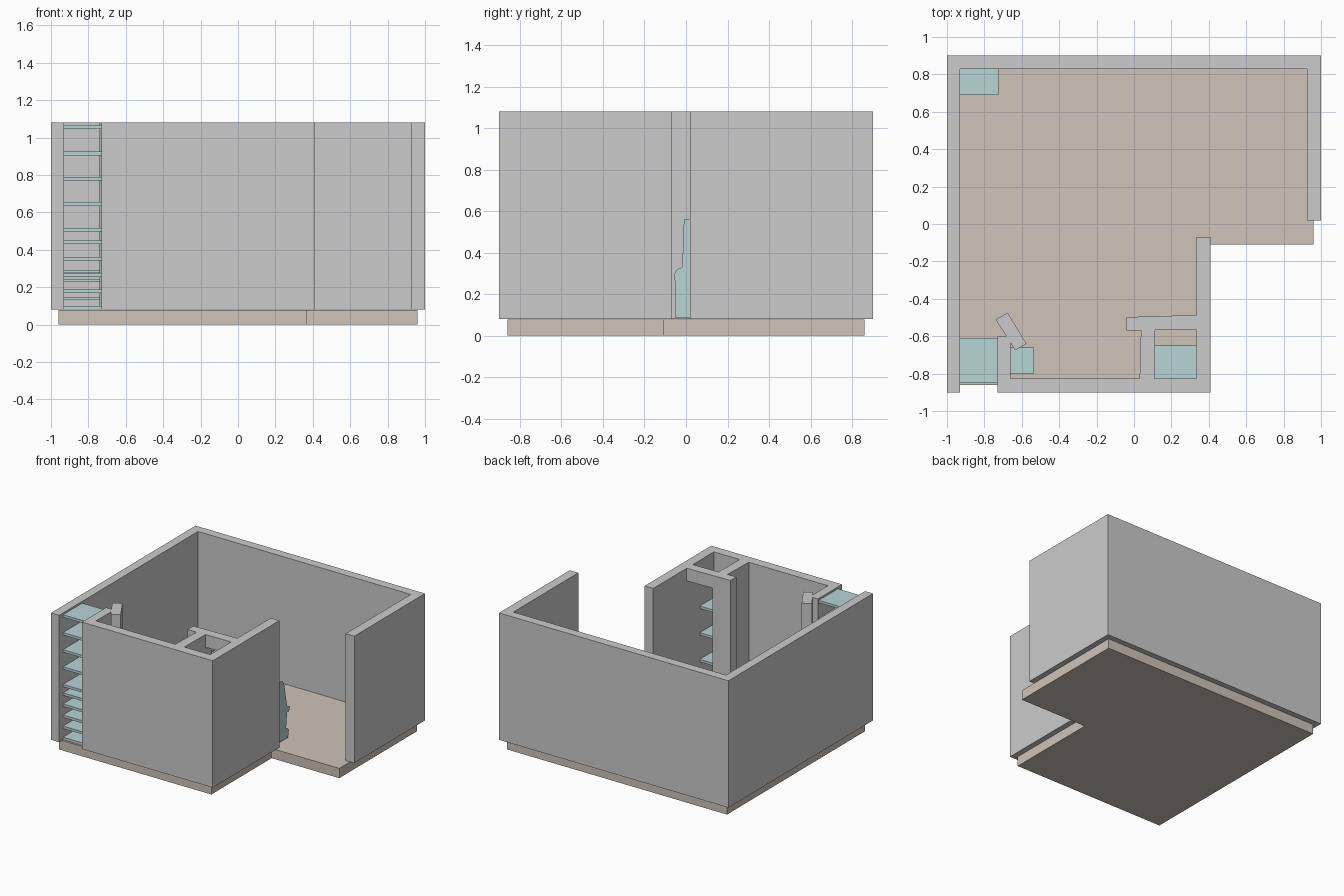
import bpy, bmesh

if "Cube" in bpy.data.objects:
    bpy.data.objects.remove(bpy.data.objects["Cube"])


def material(name, rgb):
    m = bpy.data.materials.new(name)
    m.diffuse_color = (*rgb, 1)
    m.use_nodes = True
    m.node_tree.nodes["Principled BSDF"].inputs["Base Color"].default_value = m.diffuse_color
    return m


BEIGE = material("floor_beige", (0.62, 0.55, 0.48))
TEAL = material("shelf_teal", (0.48, 0.66, 0.66))


def finish(name, bm, mat):
    bmesh.ops.recalc_face_normals(bm, faces=bm.faces)
    mesh = bpy.data.meshes.new(name)
    bm.to_mesh(mesh)
    bm.free()
    ob = bpy.data.objects.new(name, mesh)
    bpy.context.collection.objects.link(ob)
    if mat:
        mesh.materials.append(mat)
    return ob


def prism(name, outline, z0, z1, mat=None):
    """Extrude a plan outline upward."""
    bm = bmesh.new()
    face = bm.faces.new([bm.verts.new((x, y, z0)) for x, y in outline])
    ext = bmesh.ops.extrude_face_region(bm, geom=[face], use_keep_orig=True)
    verts = [g for g in ext["geom"] if isinstance(g, bmesh.types.BMVert)]
    bmesh.ops.translate(bm, verts=verts, vec=(0, 0, z1 - z0))
    return finish(name, bm, mat)


def shelves(name, x0, x1, y0, y1, heights, t=0.02):
    """Stack of thin boards, each centred on its height."""
    rect = [(x0, y0), (x1, y0), (x1, y1), (x0, y1)]
    for i, z in enumerate(heights):
        prism(f"{name}_{i + 1}", rect, z - t / 2, z + t / 2, TEAL)


Z0, Z1 = 0.08, 1.08

# Floor slab with the front right corner left out
prism("floor", [(-.96, -.86), (.37, -.86), (.37, -.11), (.96, -.11),
                (.96, .86), (-.96, .86)], 0, 0.077, BEIGE)

# Left, back and right walls
prism("outer_walls", [(-1, -.9), (-.93, -.9), (-.93, .83), (.925, .83),
                      (.925, .02), (1, .02), (1, .9), (-1, .9)], Z0, Z1)

# Front wall with its short return and side wall
prism("front_walls", [(-.73, -.9), (.41, -.9), (.41, -.07), (.335, -.07),
                      (.335, -.825), (-.66, -.825), (-.66, -.6), (-.73, -.6)], Z0, Z1)

# Angled wall stub
prism("angled_stub", [(-.74, -.51), (-.675, -.475), (-.575, -.64), (-.635, -.675)], Z0, Z1)

# Closet partition, T shaped, and the lintel over the opening
prism("closet_partition", [(.03, -.825), (.11, -.825), (.113, -.567), (.113, -.493),
                           (-.04, -.498), (-.04, -.57), (.037, -.57)], Z0, Z1)
prism("closet_lintel", [(.113, -.567), (.335, -.563), (.335, -.487), (.113, -.493)], .98, Z1)

# Shelves
shelves("gap_shelf", -.93, -.73, -.85, -.61,
        [1.055, .915, .78, .645, .507, .44, .352, .265, .178, .09])
shelves("closet_shelf", .108, .335, -.825, -.65, [.92, .71, .5, .29])
shelves("corner_shelf", -.93, -.725, .69, .83, [.285, .235, .14], .012)
shelves("niche_shelf", -.66, -.535, -.8, -.66, [.285, .235, .14], .012)

# Flat cut-out panel standing in the doorway
bm = bmesh.new()
panel = [(-.05, .085), (.095, .085), (.105, .145), (.07, .17), (.083, .29), (.107, .287),
         (.12, .32), (.083, .34), (.07, .4), (.045, .53), (.02, .56), (-.01, .56),
         (-.018, .33), (-.042, .32), (-.055, .3)]
bm.faces.new([bm.verts.new((.37, y, z)) for y, z in panel])
finish("doorway_panel", bm, TEAL)
